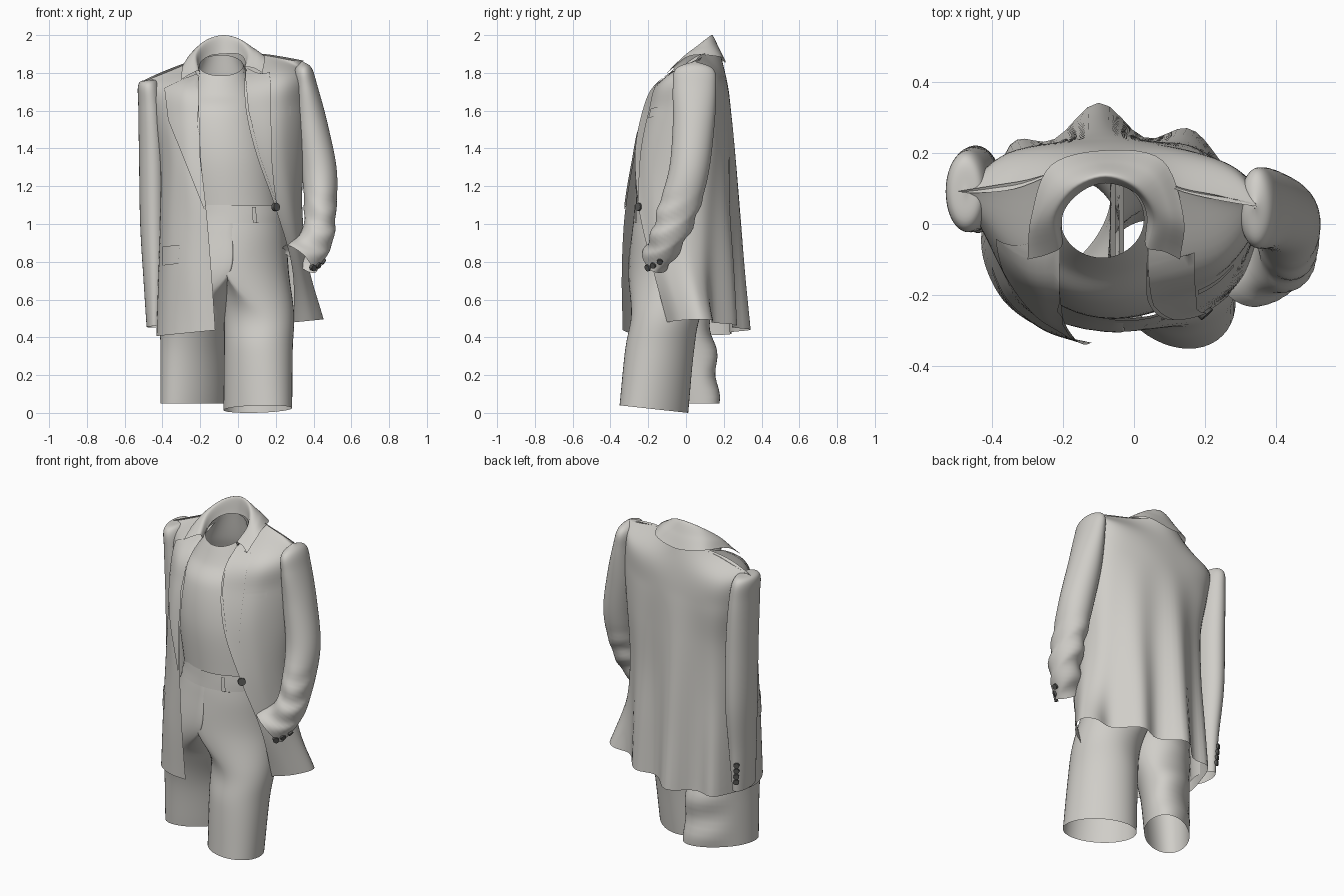
import bpy, math
from mathutils import Vector as V
from mathutils.bvhtree import BVHTree

if "Cube" in bpy.data.objects:
    bpy.data.objects.remove(bpy.data.objects["Cube"])


def material(name, rgb):
    m = bpy.data.materials.new(name)
    m.diffuse_color = (*rgb, 1)
    m.use_nodes = True
    m.node_tree.nodes["Principled BSDF"].inputs["Base Color"].default_value = m.diffuse_color
    return m


CLOTH = material("pale grey cloth", (0.63, 0.615, 0.58))
DARK = material("dark button", (0.10, 0.10, 0.095))


def smooth(pts, n, closed=False):
    """Catmull-Rom resampling, n steps per segment."""
    k, out = len(pts), []
    for i in range(k if closed else k - 1):
        if closed:
            a, b, c, d = (pts[(i + j) % k] for j in (-1, 0, 1, 2))
        else:
            b, c = pts[i], pts[i + 1]
            a = pts[i - 1] if i else b * 2 - c
            d = pts[i + 2] if i + 2 < k else c * 2 - b
        for s in range(n):
            t = s / n
            out.append(0.5 * (2 * b + (c - a) * t + (2 * a - 5 * b + 4 * c - d) * t * t
                              + (3 * b - a - 3 * c + d) * t ** 3))
    return out if closed else out + [pts[-1].copy()]


def grid(name, rows, closed=False, mat=CLOTH):
    w = len(rows[0])
    faces = [(i * w + j, i * w + (j + 1) % w, (i + 1) * w + (j + 1) % w, (i + 1) * w + j)
             for i in range(len(rows) - 1) for j in range(w if closed else w - 1)]
    me = bpy.data.meshes.new(name)
    me.from_pydata([p for r in rows for p in r], [], faces)
    me.materials.append(mat)
    me.shade_smooth()
    ob = bpy.data.objects.new(name, me)
    bpy.context.collection.objects.link(ob)
    return BVHTree.FromPolygons([v.co.copy() for v in me.vertices], faces)


def loft(name, rows, closed=False, nu=6, nv=8, fn=None):
    rows = [smooth(r, nu, closed) for r in rows]
    cols = [smooth(list(c), nv) for c in zip(*rows)]
    rows = [list(r) for r in zip(*cols)]
    if fn:
        rows = [[fn(p) for p in r] for r in rows]
    return grid(name, rows, closed)


def ring(cx, cy, cz, rx, ry, tilt=0, rot=0, seam=None, side=1, n=24):
    """Level ellipse; tilt raises z with y, rot turns it, seam flattens one side at that x."""
    out, c, s = [], math.cos(rot), math.sin(rot)
    for i in range(n):
        a = 2 * math.pi * i / n - rot
        x, y = rx * math.cos(a), ry * math.sin(a)
        dx, dy = x * c - y * s, x * s + y * c
        px = cx + dx
        if seam is not None and (px - seam) * side < 0:
            px = seam
        out.append(V((px, cy + dy, cz + tilt * dy)))
    return out


def sleeve(name, stations, fn=None):
    """Tube of ellipses across a path of (x, y, z, rx, ry)."""
    cs, rows = [V(s[:3]) for s in stations], []
    for i, s in enumerate(stations):
        t = (cs[min(i + 1, len(cs) - 1)] - cs[max(i - 1, 0)]).normalized()
        u = V((0, 1, 0))
        u = (u - t * u.dot(t)).normalized()
        v = t.cross(u)
        rows.append([cs[i] + v * s[3] * math.cos(a) + u * s[4] * math.sin(a)
                     for a in (2 * math.pi * k / 16 for k in range(16))])
    return loft(name, rows, True, 3, 8, fn)


def plate(name, tree, rows, off=0.009, m=8):
    """Thin panel laid on the front of a surface; rows are (x0, z0, x1, z1)."""
    pts = [V((*r,)) for r in rows]
    fine = [pts[i].lerp(pts[i + 1], s / m) for i in range(len(pts) - 1) for s in range(m)] + [pts[-1]]
    out = []
    for r in fine:
        line = []
        for j in range(m + 1):
            x, z = r[0] + (r[2] - r[0]) * j / m, r[1] + (r[3] - r[1]) * j / m
            hit = tree.ray_cast(V((x, -2, z)), V((0, 1, 0)))[0]
            if hit is None or hit.y > 0.06:
                hit = tree.find_nearest(V((x, -0.2, z)))[0]
            line.append(hit + V((0, -off, 0)))
        out.append(line)
    grid(name, out)


def button(name, tree, p, r=0.016):
    loc, nor = tree.find_nearest(V(p))[:2]
    bpy.ops.mesh.primitive_cylinder_add(vertices=16, radius=r, depth=0.02, location=loc,
                                        rotation=nor.to_track_quat('Z', 'Y').to_euler())
    ob = bpy.context.object
    ob.name = name
    ob.data.materials.append(DARK)


# Jacket body: open sections from one front edge round the back to the other
def row(z, *xy):
    return [V((x, y, z + 0.1 * x)) for x, y in zip(xy[::2], xy[1::2])]


hem = row(0.45, -.12, -.335, -.25, -.30, -.38, -.20, -.43, -.02, -.33, .21, -.10, .305,
          .15, .235, .31, .16, .45, .09, .40, -.03, .30, -.10)
hip = row(0.75, -.14, -.34, -.27, -.29, -.38, -.18, -.42, 0, -.32, .20, -.10, .285,
          .14, .23, .29, .14, .37, .02, .34, -.10, .285, -.18)
waist = row(1.06, -.165, -.325, -.27, -.27, -.37, -.17, -.41, .02, -.31, .19, -.10, .27,
            .13, .22, .29, .13, .34, -.01, .29, -.16, .20, -.25)
chest = row(1.35, -.195, -.28, -.28, -.25, -.36, -.16, -.41, .03, -.31, .19, -.10, .255,
            .13, .22, .30, .14, .35, 0, .25, -.18, .10, -.27)
bust = row(1.58, -.205, -.23, -.29, -.20, -.38, -.11, -.44, .06, -.34, .20, -.10, .24,
           .13, .215, .31, .14, .355, .02, .24, -.15, .045, -.23)
yoke = row(1.75, -.21, -.14, -.30, -.12, -.40, -.03, -.47, .08, -.36, .19, -.10, .22,
           .14, .195, .30, .14, .34, .03, .24, -.10, .035, -.14)
shoulder = [V(p) for p in ((-.20, .155, 1.873), (-.30, .125, 1.838), (-.40, .108, 1.798), (-.50, .09, 1.76),
                           (-.34, .098, 1.83), (-.09, .18, 1.91), (.14, .09, 1.90), (.345, .05, 1.865),
                           (.24, .08, 1.88), (.14, .10, 1.895), (.05, .135, 1.905))]


def back_folds(p):
    f = max(0, min(1, (1.6 - p.z) / 1.15)) * max(0, min(1, (p.y - 0.08) / 0.1))
    p.y += 0.037 * f * math.cos(2 * math.pi * (p.x + 0.1) / 0.26)
    return p


jacket = loft("jacket_body", [hem, hip, waist, chest, bust, yoke, shoulder], nu=8, fn=back_folds)

# Lapels, pocket flap and breast pocket
plate("right_lapel", jacket, [(-.205, 1.80, -.30, 1.765), (-.205, 1.76, -.39, 1.72),
                              (-.205, 1.6, -.37, 1.55), (-.2, 1.35, -.28, 1.33), (-.172, 1.1, -.18, 1.08)])
plate("left_lapel", jacket, [(.04, 1.83, .12, 1.79), (.04, 1.77, .17, 1.805), (.055, 1.6, .175, 1.6),
                             (.115, 1.36, .178, 1.36), (.165, 1.22, .19, 1.22), (.2, 1.12, .205, 1.11)])
plate("pocket_flap", jacket, [(-.40, .88, -.31, .89), (-.40, .78, -.315, .79)])
plate("breast_pocket", jacket, [(.18, 1.61, .28, 1.625), (.18, 1.56, .28, 1.575)], 0.006)

# Collar: stand, fold line, outer edge
stand = [(-.20, -.05, 1.78), (-.20, .03, 1.85), (-.15, .09, 1.89), (-.08, .115, 1.90),
         (0, .09, 1.90), (.035, .03, 1.87), (.03, -.05, 1.80)]
fold = [(-.21, -.07, 1.81), (-.222, .02, 1.90), (-.17, .10, 1.97), (-.08, .135, 2.0),
        (.01, .10, 1.975), (.058, .02, 1.91), (.04, -.07, 1.83)]
middle = [(-.25, -.088, 1.795), (-.26, .02, 1.885), (-.21, .13, 1.925), (-.08, .175, 1.93),
          (.05, .14, 1.94), (.10, .02, 1.91), (.085, -.078, 1.825)]
outer = [(-.30, -.10, 1.765), (-.29, .02, 1.845), (-.235, .165, 1.87), (-.08, .208, 1.855),
         (.08, .18, 1.885), (.14, .02, 1.89), (.13, -.10, 1.80)]
loft("collar", [[V(p) for p in r] for r in (stand, fold, middle, outer)])

# Sleeves: one hanging straight, one bent towards the pocket
straight = sleeve("right_sleeve", [
    (-.475, .09, 1.765, .001, .001), (-.475, .09, 1.745, .052, .10), (-.462, .095, 1.62, .066, .118),
    (-.45, .10, 1.35, .074, .12), (-.445, .10, 1.0, .073, .118), (-.44, .08, .7, .06, .105),
    (-.442, .07, .455, .042, .095)])


def elbow_wrinkles(p):
    if p.z < 1.2:
        p += V((0.4, -0.6, 0.5)) * 0.01 * math.sin(55 * (p.z + 0.35 * p.x - 0.4 * p.y)) * min(1, (1.2 - p.z) * 6)
    return p


bent = sleeve("left_sleeve", [
    (.34, .045, 1.862, .001, .001), (.345, .045, 1.82, .045, .10), (.36, .045, 1.72, .062, .115),
    (.39, .04, 1.52, .085, .11), (.43, .015, 1.28, .093, .105), (.435, -.04, 1.08, .085, .105),
    (.415, -.10, .92, .088, .09), (.325, -.16, .81, .11, .075)], elbow_wrinkles)

# Buttons
button("front_button", jacket, (.20, -.25, 1.09), 0.022)
for i in range(4):
    button("left_cuff_button", bent, (.345 + .026 * i, -.19 + .018 * i, .74 + .027 * i))
    button("right_cuff_button", straight, (-.48, .20, .51 + .035 * i))

# Vest top
loft("vest_top", [ring(-.03, -.04, 1.04, .26, .222), ring(-.065, -.04, 1.35, .265, .225),
                  ring(-.09, -.02, 1.58, .235, .20), ring(-.09, .0, 1.71, .18, .145, .15),
                  ring(-.09, .015, 1.84, .118, .11, .5)], True, 2)

# Waistband with loop
band = loft("waistband", [ring(-.02, -.04, 1.10, .268, .232), ring(-.02, -.04, 1.05, .274, .236),
                          ring(-.025, -.04, 1.005, .28, .24)], True, 2, 3)
plate("belt_loop", band, [(.075, 1.09, .095, 1.09), (.08, .98, .10, .98)])


# Shorts: each leg starts as half of the hips and narrows to a tube
def hips(side):
    d = -0.012 * side
    return [ring(-.02, -.04, 1.09, .262, .226, 0, 0, d - .04, side),
            ring(-.03, -.045, .95, .285, .242, 0, 0, d - .045, side),
            ring(-.055, -.055, .74, .325, .25, 0, 0, d - .055, side)]


def leg_wrinkles(p):
    if p.y > 0.05 and p.z < 0.7:
        p.y += 0.01 * math.sin(28 * p.z + 6 * p.x) * min(1, (p.y - 0.05) * 12) * min(1, (0.7 - p.z) * 5)
    return p


quarter = math.pi / 4
loft("left_short_leg", hips(1) + [ring(.112, -.105, .52, .19, .18, 0, -quarter),
                                  ring(.108, -.14, .33, .195, .168, -.04, -quarter),
                                  ring(.105, -.17, .02, .205, .155, -.11, -quarter)], True, 2)
loft("right_short_leg", hips(-1) + [ring(-.225, -.06, .54, .20, .175, 0, quarter),
                                    ring(-.235, -.02, .33, .205, .14, 0, quarter),
                                    ring(-.238, 0, .05, .21, .125, 0, quarter)], True, 2, fn=leg_wrinkles)
